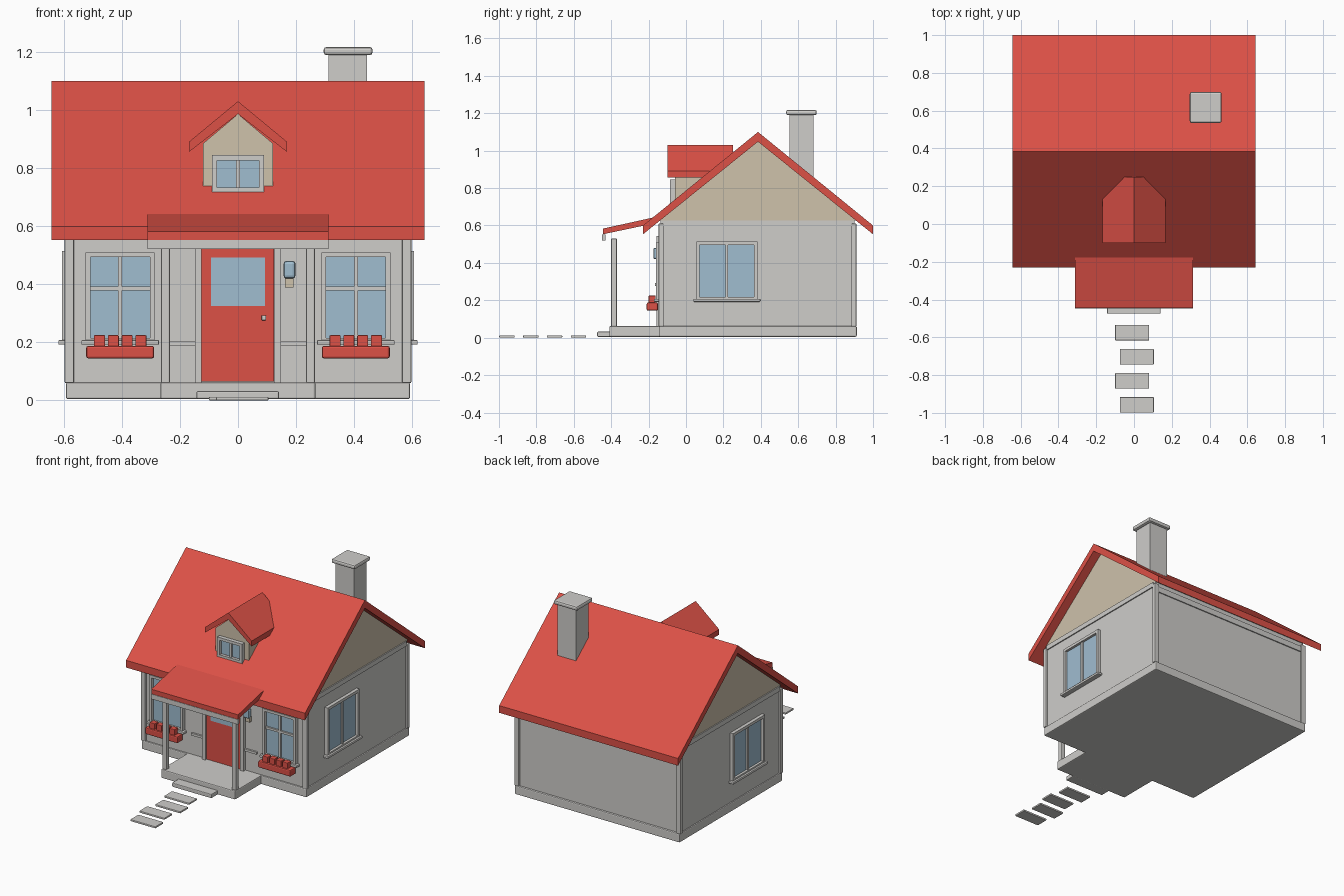
import bpy, bmesh
from mathutils import Vector

cube = bpy.data.objects.get("Cube")
if cube:
    bpy.data.objects.remove(cube, do_unlink=True)


def material(name, rgb):
    m = bpy.data.materials.new(name)
    m.use_nodes = True
    m.diffuse_color = (*rgb, 1)
    m.node_tree.nodes["Principled BSDF"].inputs["Base Color"].default_value = (*rgb, 1)
    return m


RED = material("roof red", (0.72, 0.082, 0.062))
GREY = material("pale grey", (0.62, 0.61, 0.59))
BEIGE = material("gable beige", (0.62, 0.54, 0.41))
BLUE = material("window blue", (0.35, 0.51, 0.63))


def finish(name, bm, mat, bevel=0):
    bmesh.ops.recalc_face_normals(bm, faces=bm.faces)
    mesh = bpy.data.meshes.new(name)
    bm.to_mesh(mesh)
    bm.free()
    mesh.materials.append(mat)
    ob = bpy.data.objects.new(name, mesh)
    bpy.context.collection.objects.link(ob)
    if bevel:
        mod = ob.modifiers.new("Bevel", "BEVEL")
        mod.width = bevel
        mod.segments = 2
    return ob


def boxes(name, mat, spans, bevel=0):
    """One object made of boxes, each given as x, y and z ranges."""
    bm = bmesh.new()
    for span in spans:
        lo = Vector([min(s) for s in span])
        hi = Vector([max(s) for s in span])
        for v in bmesh.ops.create_cube(bm, size=1)["verts"]:
            v.co = [(a + b) / 2 + c * (b - a) for a, b, c in zip(lo, hi, v.co)]
    return finish(name, bm, mat, bevel)


def extrude(name, mat, profile, axis, start, end):
    """Push a profile along x (points are y, z) or along y (points are x, z)."""
    bm = bmesh.new()
    at = (lambda p, t: (t, *p)) if axis == "x" else (lambda p, t: (p[0], t, p[1]))
    face = bm.faces.new([bm.verts.new(at(p, start)) for p in profile])
    new = bmesh.ops.extrude_face_region(bm, geom=[face])["geom"]
    shift = Vector(at((0, 0), end - start))
    bmesh.ops.translate(bm, vec=shift, verts=[v for v in new if isinstance(v, bmesh.types.BMVert)])
    return finish(name, bm, mat)


def front_of(y):
    return lambda u, d, z: (u, [y - k for k in d], z)


def side_of(x, s):
    return lambda u, d, z: ([s * (x + k) for k in d], u, z)


def window(name, place, u, z, frame=0.016, depth=0.02, crossbar=None, sill=True):
    """Glass plate, frame, middle bar, optional crossbar and sill."""
    (u0, u1), (z0, z1) = u, z
    mid = (u0 + u1) / 2
    d = (0, depth)
    bars = [place((u0, u0 + frame), d, z), place((u1 - frame, u1), d, z),
            place((u0 + frame, u1 - frame), d, (z1 - frame, z1)),
            place((u0 + frame, u1 - frame), d, (z0, z0 + frame))]
    thin = (0, depth * 0.7)
    bars.append(place((mid - 0.007, mid + 0.007), thin, (z0 + frame, z1 - frame)))
    if crossbar:
        for a, b in ((u0 + frame, mid - 0.007), (mid + 0.007, u1 - frame)):
            bars.append(place((a, b), thin, (crossbar - 0.007, crossbar + 0.007)))
    boxes(name + "_frame", GREY, bars)
    boxes(name + "_glass", BLUE, [place((u0 + 0.01, u1 - 0.01), (0, 0.006), (z0 + 0.01, z1 - 0.01))])
    if sill:
        boxes(name + "_sill", GREY, [place((u0 - 0.015, u1 + 0.015), (0, depth + 0.012), (z0 - 0.008, z0 + 0.008))], 0.004)


# Foundation, porch floor and step
boxes("foundation", GREY, [((-0.593, 0.593), (-0.145, 0.913), (0.005, 0.062))], 0.006)
boxes("porch_floor", GREY, [((-0.267, 0.267), (-0.41, -0.13), (0.005, 0.062))], 0.006)
boxes("porch_step", GREY, [((-0.143, 0.141), (-0.475, -0.40), (0.005, 0.032))], 0.005)

# Stepping stones, shifted left and right in turn
stones = []
for i in range(4):
    x = 0.015 if i % 2 else -0.01
    y = -0.575 - 0.1275 * i
    stones.append(((x - 0.09, x + 0.09), (y - 0.041, y + 0.041), (0, 0.012)))
boxes("stepping_stones", GREY, stones, 0.003)

# Walls, corner posts and top trim
boxes("walls", GREY, [((-0.585, 0.585), (-0.135, 0.9), (0.05, 0.628))])
corners = []
for s in (-1, 1):
    for y in ((-0.146, -0.12), (0.884, 0.911)):
        corners.append(((s * 0.565, s * 0.597), y, (0.06, 0.61)))
boxes("corner_posts", GREY, corners, 0.004)
boxes("wall_trim", GREY, [((-0.592, 0.592), (-0.12, 0.884), (0.597, 0.628)),
                          ((-0.565, 0.565), (0.89, 0.907), (0.56, 0.597)),
                          ((-0.565, 0.565), (-0.142, -0.13), (0.56, 0.597))])

# Gable and main roof
RIDGE = 0.385
extrude("gable", BEIGE, [(-0.14, 0.626), (0.91, 0.626), (RIDGE, 1.049)], "x", -0.585, 0.585)
extrude("main_roof", RED, [(-0.23, 0.553), (-0.23, 0.6), (RIDGE, 1.1), (1.0, 0.6), (1.0, 0.553),
                           (RIDGE, 1.048)], "x", -0.643, 0.643)

# Chimney
boxes("chimney_shaft", GREY, [((0.312, 0.445), (0.553, 0.683), (0.8, 1.2))])
boxes("chimney_cap", GREY, [((0.295, 0.464), (0.535, 0.699), (1.19, 1.218))], 0.01)

# Dormer
extrude("dormer_body", BEIGE, [(-0.121, 0.69), (0.121, 0.69), (0.121, 0.885), (0, 0.987),
                               (-0.121, 0.885)], "y", -0.06, 0.2)
extrude("dormer_roof", RED, [(-0.168, 0.857), (-0.168, 0.892), (0, 1.031), (0.168, 0.892),
                             (0.168, 0.857), (0, 0.987)], "y", -0.1, 0.25)
window("dormer_window", front_of(-0.06), (-0.09, 0.09), (0.715, 0.845), 0.018, 0.025, sill=False)

# Porch roof, beam and posts
extrude("porch_roof", RED, [(-0.445, 0.553), (-0.445, 0.583), (-0.165, 0.645), (-0.165, 0.612)],
        "x", -0.312, 0.312)
boxes("porch_beam", GREY, [((-0.312, 0.312), (-0.448, -0.43), (0.521, 0.553))])
boxes("porch_posts", GREY, [((s * 0.235, s * 0.265), (-0.4, -0.37), (0.06, 0.53)) for s in (-1, 1)], 0.004)

# Front door
wall = front_of(-0.135)
boxes("door", RED, [wall((-0.127, 0.124), (0, 0.012), (0.065, 0.522))])
boxes("door_frame", GREY, [wall((s * 0.125, s * 0.148), (0, 0.022), (0.06, 0.545)) for s in (-1, 1)]
      + [wall((-0.125, 0.125), (0, 0.022), (0.522, 0.545))])
boxes("door_glass", BLUE, [wall((-0.093, 0.093), (0.01, 0.016), (0.325, 0.493))])
boxes("door_handle", GREY, [wall((0.081, 0.097), (0.01, 0.032), (0.276, 0.293))], 0.003)
boxes("porch_wall_rails", GREY, [wall((s * 0.148, s * 0.235), (0, 0.012), (0.19, 0.205)) for s in (-1, 1)])

# Wall lamp
boxes("lamp_glass", BLUE, [wall((0.157, 0.198), (0.008, 0.04), (0.42, 0.481))], 0.01)
boxes("lamp_bracket", BEIGE, [wall((0.162, 0.192), (0, 0.02), (0.39, 0.425))])

# Windows with flower boxes on the front, plain windows on the sides
for s, side in ((1, "left"), (-1, "right")):
    c = s * 0.406
    window(side + "_front_window", wall, (c - 0.119, c + 0.119), (0.2, 0.51), 0.016, 0.025, 0.386)
    boxes(side + "_flower_box", RED, [(((c - 0.117), (c + 0.117)), (-0.21, -0.15), (0.145, 0.188))], 0.007)
    flowers = [(c + 0.0475 * (i - 1.5)) for i in range(4)]
    boxes(side + "_flowers", RED, [((f - 0.019, f + 0.019), (-0.2, -0.162), (0.18, 0.225)) for f in flowers], 0.003)
    window(side + "_side_window", side_of(0.585, s), (0.055, 0.382), (0.2, 0.515), 0.018, 0.022)
